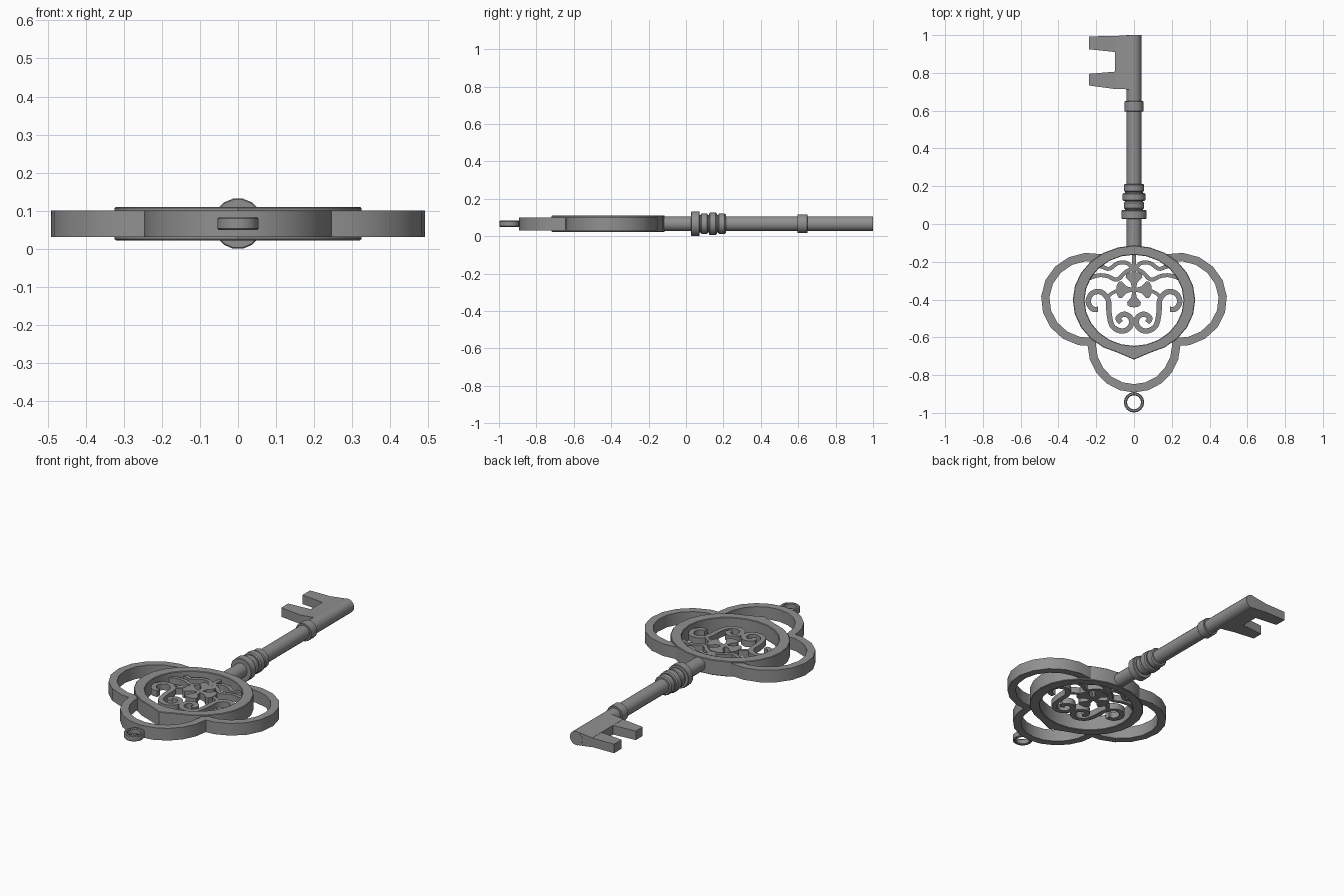
import bpy, bmesh
from math import sin, cos, pi, radians, hypot

if "Cube" in bpy.data.objects:
    bpy.data.objects.remove(bpy.data.objects["Cube"])

Z = 0.066  # mid-plane height of the key
iron = bpy.data.materials.new("dark_iron")
iron.diffuse_color = (.28, .28, .28, 1)
iron.use_nodes = True
iron.node_tree.nodes["Principled BSDF"].inputs["Base Color"].default_value = iron.diffuse_color


def finish(name, bm, bevel=0.0, angle=30):
    bmesh.ops.recalc_face_normals(bm, faces=bm.faces)
    me = bpy.data.meshes.new(name)
    bm.to_mesh(me)
    bm.free()
    me.materials.append(iron)
    ob = bpy.data.objects.new(name, me)
    bpy.context.collection.objects.link(ob)
    bpy.ops.object.select_all(action='DESELECT')
    ob.select_set(True)
    bpy.context.view_layer.objects.active = ob
    bpy.ops.object.shade_smooth_by_angle(angle=radians(angle))
    if bevel:
        m = ob.modifiers.new("bevel", 'BEVEL')
        m.width, m.segments, m.limit_method = bevel, 1, 'ANGLE'
        m.angle_limit = radians(50)
    return ob


def band(name, a, b, half, closed, bevel=0.0):
    """Solid strip between two matching outlines a and b."""
    bm = bmesh.new()
    rows = [[bm.verts.new((x, y, Z + h)) for x, y, h in
             ((*p, half), (*q, half), (*q, -half), (*p, -half))] for p, q in zip(a, b)]
    n = len(rows)
    for i in range(n if closed else n - 1):
        r, s = rows[i], rows[(i + 1) % n]
        for k in range(4):
            bm.faces.new((r[k], r[(k + 1) % 4], s[(k + 1) % 4], s[k]))
    if not closed:
        bm.faces.new(rows[0])
        bm.faces.new(rows[-1])
    return finish(name, bm, bevel)


def strip(name, pts, width, half):
    """Open strip of constant width along a path."""
    a, b = [], []
    for i, (x, y) in enumerate(pts):
        p, q = pts[max(i - 1, 0)], pts[min(i + 1, len(pts) - 1)]
        dx, dy = q[0] - p[0], q[1] - p[1]
        d = hypot(dx, dy) / (width / 2)
        a.append((x - dy / d, y + dx / d))
        b.append((x + dy / d, y - dx / d))
    return band(name, a, b, half, False)


def plate(name, pts, half, root=None):
    """Extruded outline; root is the half thickness near x = 0 if it tapers."""
    bm = bmesh.new()
    f = bm.faces.new([bm.verts.new((x, y, Z - half)) for x, y in pts])
    g = bmesh.ops.extrude_face_region(bm, geom=[f])
    bmesh.ops.translate(bm, vec=(0, 0, 2 * half),
                        verts=[v for v in g["geom"] if isinstance(v, bmesh.types.BMVert)])
    for v in bm.verts:
        if root and v.co.x > -.05:
            v.co.z = Z + (root if v.co.z > Z else -root)
    return finish(name, bm)


def lathe(name, prof, n):
    """Turned part around the y axis from (y, radius) pairs."""
    bm = bmesh.new()
    rings = [[bm.verts.new((r * cos(2 * pi * (i + .5) / n + pi / 2), y,
                            Z + r * sin(2 * pi * (i + .5) / n + pi / 2)))
              for i in range(n)] for y, r in prof]
    for r, s in zip(rings, rings[1:]):
        for i in range(n):
            bm.faces.new((r[i], r[(i + 1) % n], s[(i + 1) % n], s[i]))
    bm.faces.new(rings[0])
    bm.faces.new(rings[-1])
    return finish(name, bm, angle=40)


def arc(cx, cy, rx, ry, a0, a1, n):
    return [(cx + rx * cos(radians(a0 + (a1 - a0) * i / n)),
             cy + ry * sin(radians(a0 + (a1 - a0) * i / n))) for i in range(n + 1)]


def smooth(p, k=4):
    """Catmull-Rom curve through the points."""
    q = [p[0]] + p + [p[-1]]
    out = []
    for i in range(1, len(q) - 2):
        for j in range(k):
            t = j / k
            out.append(tuple(.5 * (2 * b + (c - a) * t + (2 * a - 5 * b + 4 * c - d) * t * t
                                   + (3 * b - a - 3 * c + d) * t ** 3)
                             for a, b, c, d in zip(q[i - 1], q[i], q[i + 1], q[i + 2])))
    return out + [p[-1]]


# Main bow ring with a pointed bottom
outer = arc(0, -.403, .324, .289, 90, 450, 24)[:-1]
inner = arc(0, -.404, .262, .241, 90, 450, 24)[:-1]
outer[12] = (0, -.718)
band("bow_ring", outer, inner, .044, True, .003)

# Outer lobes of the bow
for s, side in ((1, "right"), (-1, "left")):
    strip("lobe_" + side, [(s * x, y) for x, y in arc(.235, -.4, .235, .226, 105, -97, 10)],
          .044, .035)
strip("lobe_bottom", [(-.224, -.6)] + arc(0, -.64, .224, .23, 180, 360, 10) + [(.224, -.6)],
      .044, .035)

# Hanging loop
band("hanging_loop", arc(0, -.944, .054, .054, 0, 360, 16)[:-1],
     arc(0, -.944, .037, .037, 0, 360, 16)[:-1], .017, True, .004)

# Shaft and its collars
lathe("shaft", [(-.14, .04), (1, .04)], 16)


def collar(name, y0, y1, r, n=16, c=.006):
    lathe(name, [(y0, r - c), (y0 + c, r), (y1 - c, r), (y1, r - c)], n)


collar("collar_large", .027, .073, .067, 16, .003)
collar("collar_lower", .078, .118, .055)
collar("collar_middle", .122, .165, .061)
collar("collar_upper", .17, .213, .055)
lathe("collar_core", [(.05, .048), (.2, .048)], 16)
collar("collar_tip", .595, .65, .051, 16, .002)

# Bit: web that thickens into the shaft, and two teeth
plate("bit_web", [(0, .999), (-.1, .996), (-.1, .715), (0, .712)], .027, .039)
plate("tooth_tip", [(-.095, .996), (-.237, .993), (-.237, .925), (-.095, .91)], .026)
plate("tooth_inner", [(-.095, .807), (-.237, .795), (-.237, .733), (-.095, .714)], .026)

# Four-petal flower
for k, side in enumerate(("right", "top", "left", "bottom")):
    a, w = k * pi / 2, .82 if k == 3 else 1
    petal = [(.0, -.008), (.04, -.018), (.066, -.044), (.082, -.042), (.092, -.022), (.093, 0),
             (.092, .022), (.082, .042), (.066, .044), (.04, .018), (.0, .008)]
    plate("petal_" + side, [(u * cos(a) - v * w * sin(a), -.348 + u * sin(a) + v * w * cos(a))
                            for u, v in petal], .02)
strip("flower_stem", [(0, -.15), (0, -.27)], .02, .018)

# Mirrored scrollwork
scroll = [(-.19, -.452), (-.222, -.448), (-.243, -.41), (-.222, -.367), (-.175, -.36),
          (-.137, -.4), (-.132, -.47), (-.115, -.54), (-.064, -.567), (-.02, -.545),
          (-.016, -.5), (-.05, -.477), (-.084, -.497), (-.07, -.522)]
vine = [(-.245, -.29), (-.19, -.272), (-.14, -.276), (-.09, -.295), (-.045, -.255), (0, -.232)]
tendril = [(-.2, -.218), (-.165, -.228), (-.13, -.237), (-.085, -.207), (-.035, -.208), (0, -.245)]
link = [(-.145, -.392), (-.115, -.365), (-.08, -.35)]
for s, side in ((1, "left"), (-1, "right")):
    for name, path, w in (("scroll", scroll, .028), ("vine", vine, .021),
                          ("tendril", tendril, .021), ("scroll_link", link, .018)):
        strip(name + "_" + side, [(s * x, y) for x, y in smooth(path)], w, .018)
